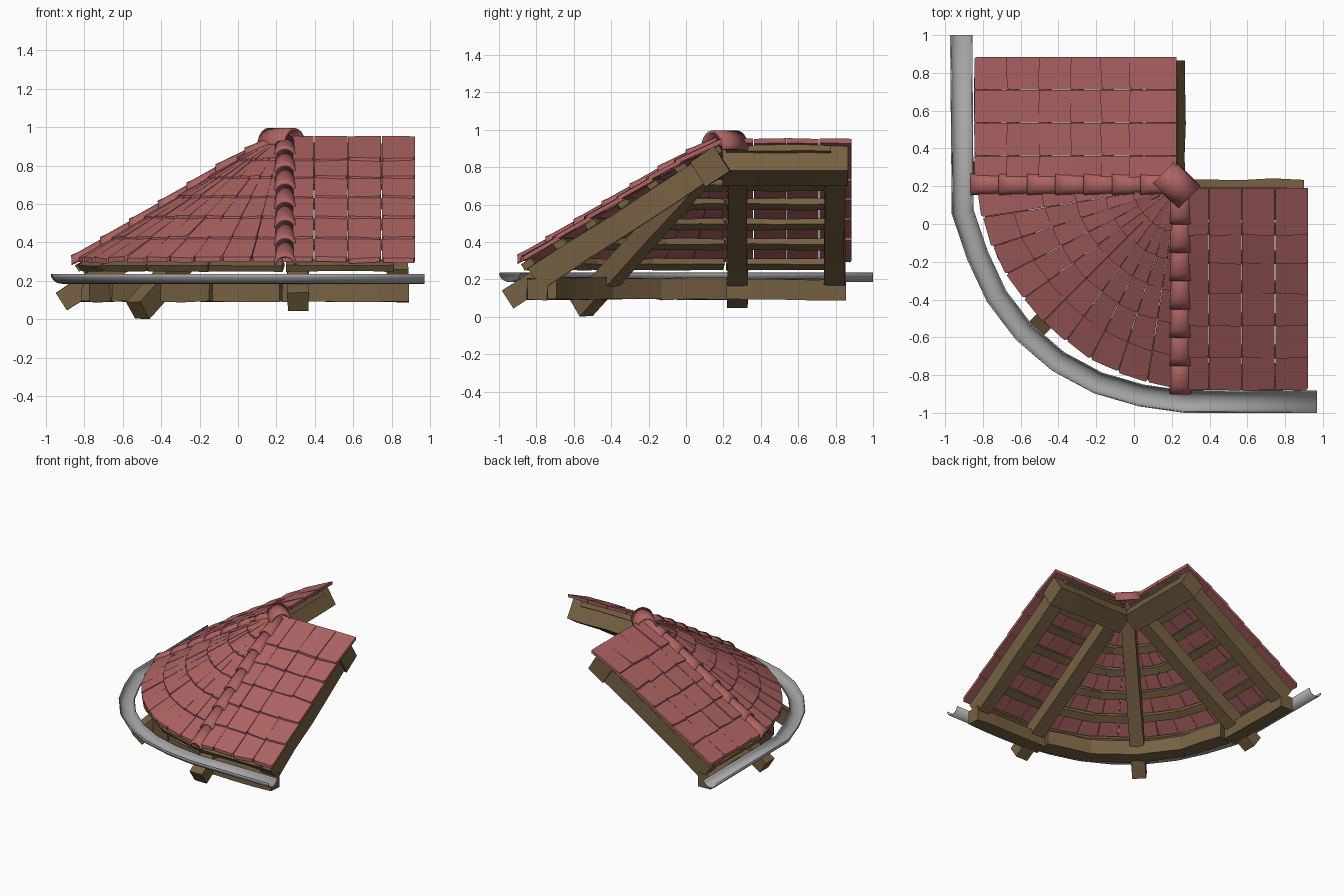
import bpy, bmesh, random
from math import sin, cos, pi, radians
from mathutils import Vector

random.seed(4)
if "Cube" in bpy.data.objects:
    bpy.data.objects.remove(bpy.data.objects["Cube"])


def material(name, rgb):
    m = bpy.data.materials.new(name)
    m.use_nodes = True
    m.diffuse_color = (*rgb, 1)
    m.node_tree.nodes["Principled BSDF"].inputs["Base Color"].default_value = (*rgb, 1)
    return m


CLAY = material("clay_red", (0.42, 0.125, 0.125))
WOOD = material("brown_wood", (0.18, 0.118, 0.055))
ZINC = material("zinc_grey", (0.38, 0.38, 0.38))

ROWS = [0.25, 0.40, 0.56, 0.73, 0.90, 1.07]   # eave distance of each tile row
SLOPE = 0.63
APEX = Vector((0.235, 0.20, 0))


# Positions: wings use u along the ridge and d down the slope, the corner uses an angle
def wing(side, u, d, z):
    x, y = 0.25 + u, 0.19 - d
    return Vector((x, y, z)) if side == "left" else Vector((y + 0.035, x - 0.035, z))


def corner(deg, r, z):
    a = radians(deg)
    return APEX + Vector((-r * sin(a), -r * cos(a), z))


def corner_roof(deg, d, z):
    """The corner roof is slightly flattened towards its middle."""
    return corner(deg, d * (1 - 0.055 * sin(radians(2 * deg))), z)


def roof(d):
    return min(0.958 - SLOPE * d, 0.928 - 0.51 * d)


def rafter_z(d):
    return 0.11 + 0.643 * (1.12 - d)


def finish(name, bm, mat, smooth=False, thick=0):
    bmesh.ops.recalc_face_normals(bm, faces=bm.faces)
    me = bpy.data.meshes.new(name)
    bm.to_mesh(me)
    bm.free()
    me.materials.append(mat)
    ob = bpy.data.objects.new(name, me)
    bpy.context.collection.objects.link(ob)
    if thick:
        mod = ob.modifiers.new("thickness", "SOLIDIFY")
        mod.thickness = thick
        mod.offset = 0
    if smooth:
        bpy.ops.object.select_all(action="DESELECT")
        ob.select_set(True)
        bpy.context.view_layer.objects.active = ob
        bpy.ops.object.shade_smooth_by_angle(angle=radians(35))


def loft(bm, rings, closed=True):
    """Join rings of points; closed rings also get end caps."""
    vs = [[bm.verts.new(p) for p in ring] for ring in rings]
    n = len(vs[0])
    for a, b in zip(vs, vs[1:]):
        for i in range(n if closed else n - 1):
            j = (i + 1) % n
            bm.faces.new((a[i], a[j], b[j], b[i]))
    if closed:
        bm.faces.new(vs[0])
        bm.faces.new(vs[-1])


def beam(bm, p, q, w, h, lat=None, wobble=0.005, cuts=4):
    """Slightly uneven hewn timber from p to q."""
    axis = (q - p).normalized()
    lat = lat.normalized() if lat else axis.cross(Vector((0, 0, 1))).normalized()
    up = lat.cross(axis).normalized()
    rings = []
    for k in range(cuts + 1):
        c = p.lerp(q, k / cuts)
        rings.append([c + lat * (sx * w / 2 + random.uniform(-wobble, wobble))
                      + up * (sy * h / 2 + random.uniform(-wobble, wobble))
                      for sx, sy in ((-1, -1), (1, -1), (1, 1), (-1, 1))])
    loft(bm, rings)


def tile(bm, place, s0, s1, d0, d1):
    """Flat tile with clipped lower corners, lower end lifted over the next row."""
    skew = random.uniform(-0.012, 0.012)
    lift = random.uniform(0.008, 0.017)
    tip = random.uniform(-0.005, 0.005)
    outline = ((0.01, 0), (0.99, 0), (0.99, 0.94), (0.94, 1), (0.06, 1), (0.01, 0.94))
    rings = []
    for t in (0, 0.025):
        ring = []
        for s, e in outline:
            d = d0 + (d1 + skew * (s - 0.5) - d0) * e
            z = roof(d) + lift * e + tip * (s - 0.5) + t
            ring.append(place(s0 + (s1 - s0) * s, d, z))
        rings.append(ring)
    loft(bm, rings)


def tile_field(name, place, start, stop, count, top):
    bm = bmesh.new()
    step = (stop - start) / count
    for k, d1 in enumerate(ROWS):
        d0 = ROWS[k - 1] - 0.03 if k else top
        for c in range(count):
            tile(bm, place, start + c * step, start + (c + 1) * step, d0, d1)
    finish(name, bm, CLAY)


BATTENS = [0.03] + [d - 0.035 for d in ROWS]

for side in ("left", "right"):
    def place(u, d, z, side=side):
        return wing(side, u, d, z)

    tile_field(side + "_wing_tiles", place, -0.03, 0.672, 4, 0.0)
    down = place(0, 1, -SLOPE) - place(0, 0, 0)

    # Rafters: the inner one runs past the wall plate, the outer one is taller
    bm = bmesh.new()
    for u, end, h, lift in ((0.06, 1.145, 0.11, 0), (0.58, 1.0, 0.13, 0.015)):
        beam(bm, place(u, 0.06, rafter_z(0.06) + lift),
             place(u, end, rafter_z(end) + lift), 0.108, h)
    finish(side + "_rafters", bm, WOOD)

    # Ridge beam tilted with the slope
    bm = bmesh.new()
    beam(bm, place(-0.02, 0.06, 0.805), place(0.65, 0.06, 0.805), 0.155, 0.155, down)
    finish(side + "_ridge_beam", bm, WOOD)

    # Wall plate
    bm = bmesh.new()
    beam(bm, place(-0.02, 0.985, 0.15), place(0.64, 0.985, 0.145), 0.11, 0.11)
    finish(side + "_wall_plate", bm, WOOD)

    # Battens carrying the tile rows, held between the rafters
    bm = bmesh.new()
    for d in BATTENS:
        z = roof(d) - 0.026
        beam(bm, place(0, d, z), place(0.56, d, z), 0.06, 0.036, down, 0.003)
    finish(side + "_battens", bm, WOOD)

    # Half-round hip tiles, lower ends lapping over the next
    bm = bmesh.new()
    start, length, n = 0.04, 0.150, 7
    for k in range(n):
        d0 = start + k * length - 0.015
        d1 = start + (k + 1) * length
        mid = d0 + 0.75 * (d1 - d0)
        rings = []
        for d, r, lift in ((d0, 0.047, 0.002), (mid, 0.050, 0.008), (d1, 0.053, 0.012)):
            rings.append([place(-0.005 + r * cos(pi * i / 8), d,
                                roof(d) + lift + 0.85 * r * sin(pi * i / 8)) for i in range(9)])
        loft(bm, rings, closed=False)
    finish(side + "_hip_tiles", bm, CLAY, True, 0.012)

# Rounded corner of the roof
tile_field("corner_tiles", corner_roof, 0, 90, 10, 0.03)

bm = bmesh.new()
beam(bm, corner(45, 0.07, 0.835), corner(45, 1.07, 0.045), 0.105, 0.11)
finish("corner_rafter", bm, WOOD)

BEND = 22.5
SIDES = [BEND * i for i in range(4)]

bm = bmesh.new()
for a in SIDES:
    beam(bm, corner_roof(a, 0.95, 0.15), corner_roof(a + BEND, 0.95, 0.15),
         0.12, 0.115, cuts=2)
finish("corner_wall_plate", bm, WOOD)

bm = bmesh.new()
for d in BATTENS[2:]:
    for a in SIDES:
        z = roof(d) - 0.026
        beam(bm, corner_roof(a, d, z), corner_roof(a + BEND, d, z), 0.06, 0.036,
             corner(a + BEND / 2, 1, -SLOPE) - corner(a + BEND / 2, 0, 0), 0.003, 2)
finish("corner_battens", bm, WOOD)

# Arched cap where the ridges and hips meet
bm = bmesh.new()
axis = Vector((1, -1, 0)).normalized()
across = Vector((1, 1, 0)).normalized()
rings = []
for t in (-0.095, 0.095):
    centre = Vector((0.226, 0.207, 0.893)) + axis * t
    rings.append([centre + across * 0.079 * cos(pi * i / 10)
                  + Vector((0, 0, 0.096 * sin(pi * i / 10))) for i in range(11)])
loft(bm, rings, closed=False)
finish("apex_cap", bm, CLAY, True, 0.014)

# Half-round gutter following the eaves
path = [Vector((0.97, -0.941, 0)), Vector((0.27, -0.941, 0))]
path += [corner(10 + 12.2 * i, 1.125 + (0.025 if i == 6 else 0), 0) for i in range(7)]
path.append(Vector((-0.915, 1.0, 0)))
bm = bmesh.new()
rings = []
for i, p in enumerate(path):
    before = (p - path[i - 1]).normalized() if i else None
    after = (path[i + 1] - p).normalized() if i < len(path) - 1 else None
    tangent = ((before or after) + (after or before)).normalized()
    out = tangent.cross(Vector((0, 0, 1)))
    rings.append([p + out * 0.056 * cos(pi * k / 10)
                  + Vector((0, 0, 0.235 - 0.047 * sin(pi * k / 10))) for k in range(11)])
loft(bm, rings, closed=False)
finish("gutter", bm, ZINC, True, 0.006)
